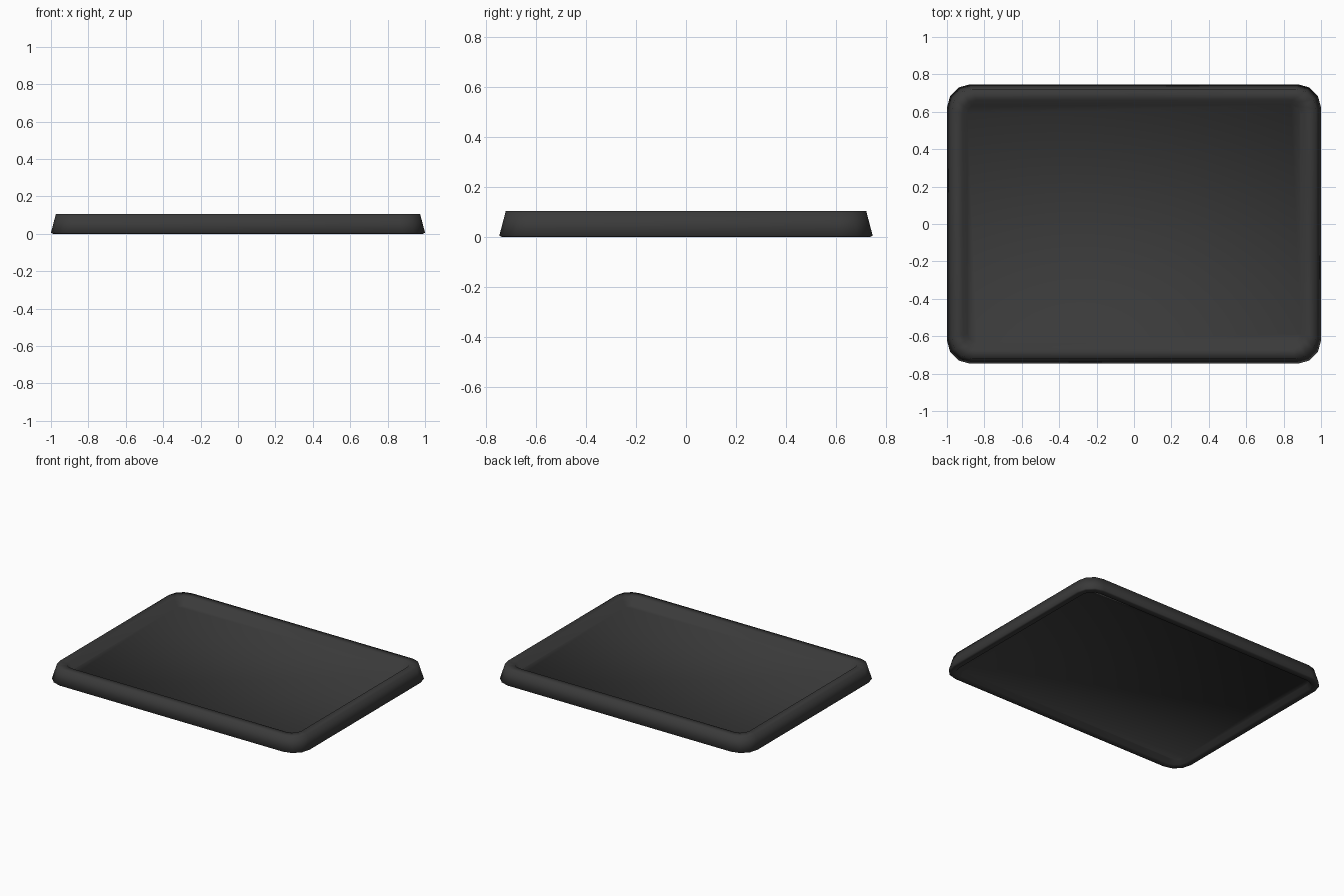
import bpy, bmesh, math

if "Cube" in bpy.data.objects:
    bpy.data.objects.remove(bpy.data.objects["Cube"])

CORNER_SEGMENTS = 3


def rounded_ring(bm, hx, hy, r, z):
    """Loop of vertices around a rounded rectangle."""
    verts = []
    for i, (sx, sy) in enumerate([(1, 1), (-1, 1), (-1, -1), (1, -1)]):
        for k in range(CORNER_SEGMENTS + 1):
            a = math.radians(90 * (i + k / CORNER_SEGMENTS))
            verts.append(bm.verts.new((sx * (hx - r) + r * math.cos(a),
                                       sy * (hy - r) + r * math.sin(a), z)))
    return verts


# Tray cross-section from hollow underside to recessed floor: inset, corner radius, height
profile = [(0.065, 0.07, 0.035), (0.05, 0.08, 0.004), (0.012, 0.115, 0.0), (0.0, 0.125, 0.006),
           (0.026, 0.11, 0.105), (0.085, 0.07, 0.105), (0.11, 0.05, 0.055)]

bm = bmesh.new()
rings = [rounded_ring(bm, 1.0 - d, 0.747 - d, r, z) for d, r, z in profile]
for low, high in zip(rings, rings[1:]):
    n = len(low)
    for i in range(n):
        j = (i + 1) % n
        bm.faces.new((low[i], low[j], high[j], high[i]))
bm.faces.new(list(reversed(rings[0])))
bm.faces.new(rings[-1])
bmesh.ops.recalc_face_normals(bm, faces=bm.faces)
for f in bm.faces:
    f.smooth = True

mesh = bpy.data.meshes.new("tray")
bm.to_mesh(mesh)
bm.free()
tray = bpy.data.objects.new("tray", mesh)
bpy.context.collection.objects.link(tray)

# Dark plastic finish
mat = bpy.data.materials.new("dark_grey")
mat.diffuse_color = (0.042, 0.042, 0.042, 1)
mat.use_nodes = True
mat.node_tree.nodes["Principled BSDF"].inputs["Base Color"].default_value = mat.diffuse_color
mesh.materials.append(mat)
